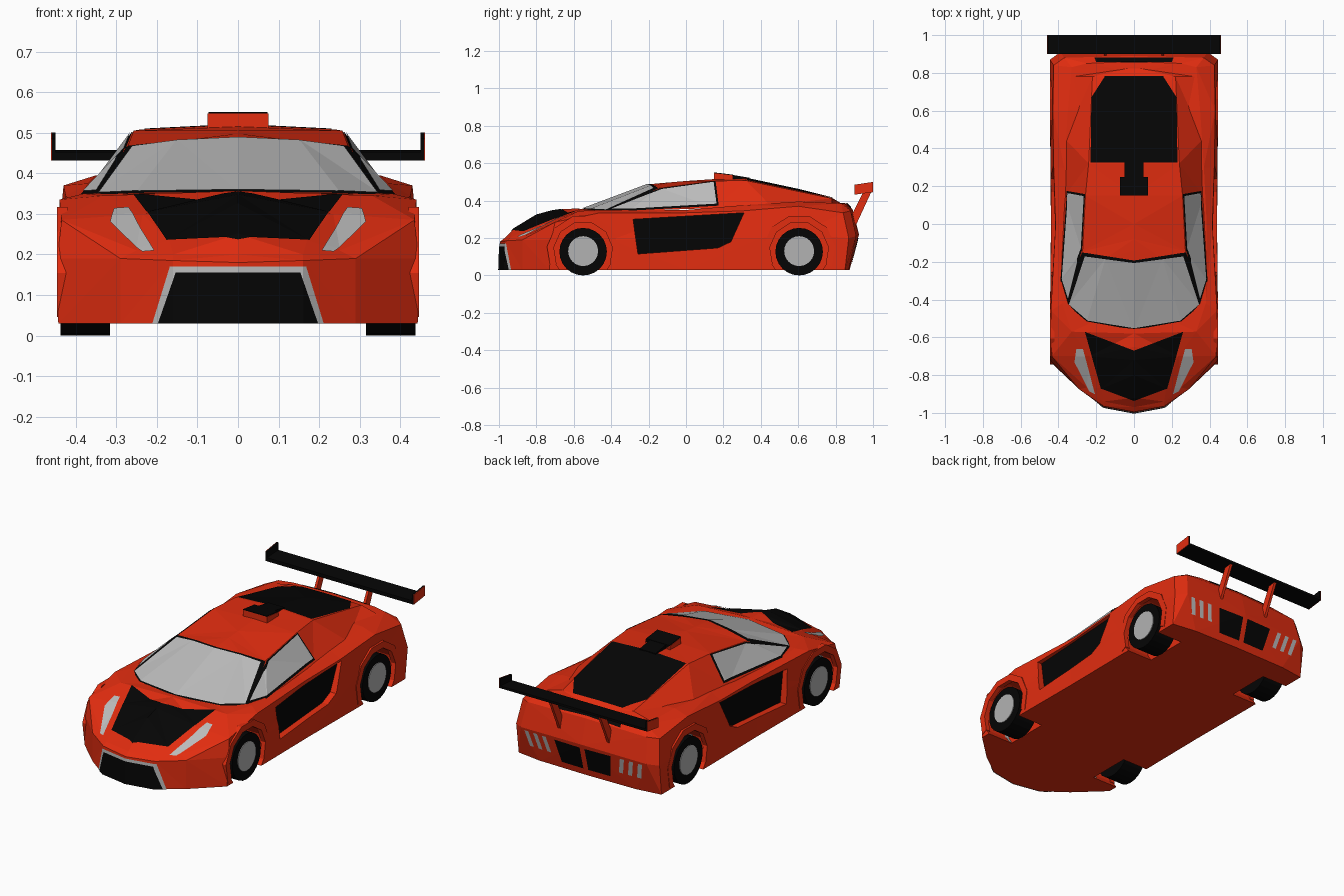
import bpy, bmesh, math
from mathutils import Vector

if "Cube" in bpy.data.objects:
    bpy.data.objects.remove(bpy.data.objects["Cube"])

RED, BLACK = (0.76, 0.026, 0.005, 1), (0.0015, 0.0015, 0.0015, 1)
LAMP, RIM = (0.5, 0.5, 0.5, 1), (0.45, 0.45, 0.45, 1)
mats = {}


def finish(name, bm, color, mirror=False):
    me = bpy.data.meshes.new(name)
    bm.to_mesh(me)
    bm.free()
    ob = bpy.data.objects.new(name, me)
    bpy.context.collection.objects.link(ob)
    if color not in mats:
        mats[color] = bpy.data.materials.new("paint_%d" % len(mats))
        mats[color].diffuse_color = color
    me.materials.append(mats[color])
    if mirror:
        ob.modifiers.new("mirror", 'MIRROR').use_mirror_merge = False
    return ob


def loft(name, rails, color):
    """Closed symmetric shell through half-rails running nose to tail."""
    rails = [[(0, y, z) for x, y, z in rails[0]]] + rails
    bm = bmesh.new()
    for s in (1, -1):
        g = [[bm.verts.new((s * x, y, z)) for x, y, z in r] for r in rails]
        for a, b in zip(g, g[1:]):
            for i in range(len(a) - 1):
                bm.faces.new((a[i], a[i + 1], b[i + 1], b[i]))
    bmesh.ops.remove_doubles(bm, verts=bm.verts, dist=0.0005)
    bmesh.ops.recalc_face_normals(bm, faces=bm.faces)
    bmesh.ops.triangulate(bm, faces=bm.faces)
    return finish(name, bm, color)


def point(axis, a, u, v):
    return [(a, u, v), (u, a, v), (u, v, a)][axis]


def prism(name, poly, axis, a, b, color, mirror=True):
    """Polygon extruded along an axis from a to b."""
    bm = bmesh.new()
    lo = [bm.verts.new(point(axis, a, *p)) for p in poly]
    hi = [bm.verts.new(point(axis, b, *p)) for p in poly]
    bm.faces.new(lo)
    bm.faces.new(hi)
    for i in range(len(poly)):
        j = (i + 1) % len(poly)
        bm.faces.new((lo[i], lo[j], hi[j], hi[i]))
    bmesh.ops.recalc_face_normals(bm, faces=bm.faces)
    return finish(name, bm, color, mirror)


def panel(name, src, poly, axis, sign, color, lift=0.003):
    """Convex outline projected on a shell, lifted off it and mirrored."""
    bm = bmesh.new()
    bm.from_mesh(src.data)
    bm.normal_update()
    bmesh.ops.delete(bm, geom=[f for f in bm.faces if f.normal[axis] * sign < 0.05],
                     context='FACES')
    mid = sum((Vector(p) for p in poly), Vector((0, 0))) / len(poly)
    for p, q in zip(poly, poly[1:] + poly[:1]):
        p, q = Vector(p), Vector(q)
        n = Vector((q.y - p.y, p.x - q.x))
        if n.dot(mid - p) > 0:
            n = -n
        bmesh.ops.bisect_plane(bm, geom=bm.verts[:] + bm.edges[:] + bm.faces[:],
                               plane_co=point(axis, 0, *p), plane_no=point(axis, 0, *n),
                               clear_outer=True)
    bm.normal_update()
    for v, n in [(v, v.normal.copy()) for v in bm.verts]:
        if abs(v.co.x) < 0.001:
            n.x = 0
        v.co += n * lift
    return finish(name, bm, color, True)


def circle(y, z, r, n, start=0.0, end=2 * math.pi):
    return [(y + r * math.cos(start + (end - start) * i / n),
             z + r * math.sin(start + (end - start) * i / n)) for i in range(n)]


# Body shell, nose to tail
sill = [(x, y, 0.03) for x, y in
        [(0, -1), (.16, -.97), (.29, -.875), (.443, -.73), (.443, -.4), (.44, 0),
         (.443, .4), (.443, .6), (.443, .85), (.3, .87), (0, .875)]]
waist = [(0, -.995, .18), (.16, -.965, .185), (.29, -.875, .19), (.445, -.72, .19),
         (.443, -.4, .19), (.437, 0, .2), (.443, .4, .2), (.445, .6, .22),
         (.445, .87, .2), (.39, .91, .21), (0, .925, .22)]
shoulder = [(0, -.97, .2), (.16, -.94, .2), (.25, -.865, .21), (.435, -.7, .285),
            (.44, -.46, .335), (.415, 0, .335), (.425, .3, .345), (.43, .6, .37),
            (.425, .84, .335), (.37, .88, .345), (0, .89, .355)]
deck = [(0, -.92, .25), (.17, -.87, .235), (.235, -.7, .3), (.33, -.57, .345),
        (.38, -.42, .35), (.385, 0, .35), (.37, .3, .375), (.35, .6, .395),
        (.33, .83, .385), (.25, .85, .385), (0, .86, .385)]
ridge = [(0, y, z) for y, z in
         [(-.8, .323), (-.72, .345), (-.65, .356), (-.58, .357), (-.42, .35), (0, .35),
          (.3, .375), (.6, .395), (.78, .39), (.8, .39), (.83, .388)]]
body = loft("body", [sill, waist, shoulder, deck, ridge], RED)

# Cabin with sloping rear buttresses
base = [(0, -.56, .352), (.25, -.515, .35), (.35, -.43, .345), (.388, -.3, .345),
        (.365, .15, .36), (.365, .45, .375), (.33, .78, .385), (0, .83, .385)]
roof = [(0, -.2, .487), (.15, -.182, .479), (.262, -.16, .467), (.272, -.145, .466),
        (.257, .15, .505), (.24, .32, .508), (.22, .78, .412), (0, .78, .415)]
crown = [(0, y, z) for y, z in [(-.2, .487), (-.14, .493), (-.08, .498), (0, .505),
                                (.15, .515), (.32, .52), (.6, .46), (.78, .415)]]
cabin = loft("cabin", [base, roof, crown], RED)

# Wheel wells and door recesses
door = [(-.283, .3), (.31, .335), (.24, .18), (.17, .147), (-.257, .115)]
cutters = [prism("well_cutter", circle(y, .13, .162, 16), 0, .285, .6, RED)
           for y in (-.55, .605)]
cutters.append(prism("door_cutter", door, 0, .4, .6, RED))
for c in cutters:
    c.hide_render = True
    m = body.modifiers.new("cut", 'BOOLEAN')
    m.operation, m.solver, m.object = 'DIFFERENCE', 'EXACT', c
bpy.context.view_layer.update()
cut = bpy.data.meshes.new_from_object(
    body.evaluated_get(bpy.context.evaluated_depsgraph_get()))
body.modifiers.clear()
body.data = cut
for c in cutters:
    bpy.data.objects.remove(c)
prism("door_panel", door, 0, .39, .405, BLACK)

# Wheels, rims and arch flares
for tag, y in (("front", -.55), ("rear", .605)):
    prism(tag + "_wheel", circle(y, .127, .127, 24), 0, .315, .438, BLACK)
    prism(tag + "_rim", circle(y, .13, .08, 24), 0, .42, .442, RIM)
    a, b = -.45, math.pi + .45
    outer = circle(y, .13, .195, 8, a, b + (b - a) / 7)
    inner = circle(y, .13, .158, 8, a, b + (b - a) / 7)
    arch = [(p, max(q, .03)) for p, q in outer + inner[::-1]]
    prism(tag + "_arch", arch, 0, .42, .446, RED)

# Bonnet panel, headlights and front intake
panel("bonnet_panel", body, [(0, -.67), (.26, -.57), (.175, -.87), (0, -.935)], 2, 1, BLACK)
panel("headlight", body, [(.205, -.9), (.235, -.885), (.315, -.73), (.305, -.66), (.27, -.66)],
      2, 1, LAMP, .004)
panel("intake_frame", body, [(0, .03), (.21, .03), (.167, .17), (0, .17)], 1, -1, LAMP, .002)
panel("intake", body, [(0, .03), (.195, .03), (.153, .155), (0, .155)], 1, -1, BLACK, .004)

# Glass with dark frames
panel("windscreen_frame", cabin, [(0, -.56), (.25, -.52), (.355, -.43), (.275, -.15), (0, -.193)],
      2, 1, BLACK, .002)
panel("windscreen", cabin, [(0, -.55), (.245, -.51), (.343, -.425), (.26, -.17), (0, -.205)],
      2, 1, LAMP, .005)
panel("window_frame", cabin, [(-.43, .345), (-.14, .464), (.158, .504), (.175, .372), (-.3, .345)],
      0, 1, BLACK, .002)
panel("side_window", cabin, [(-.395, .355), (-.13, .459), (.148, .498), (.163, .381), (-.3, .353)],
      0, 1, LAMP, .005)

# Engine cover and roof scoop
panel("engine_cover", cabin, [(0, .325), (.23, .325), (.225, .67), (.155, .78), (0, .78)],
      2, 1, BLACK)
prism("roof_scoop", [(.15, .5), (.15, .547), (.25, .535), (.25, .5)], 0, -.075, .075, RED, False)
prism("scoop_top", [(.15, .547), (.15, .551), (.25, .539), (.25, .52)], 0, -.073, .073, BLACK, False)
prism("scoop_neck", [(.25, .5), (.25, .537), (.34, .522), (.34, .5)], 0, -.05, .05, BLACK, False)

# Tail grilles, lamps and vent
panel("tail_grille", body, [(.015, .07), (.15, .07), (.175, .2), (.015, .2)], 1, 1, BLACK)
for i in range(3):
    x = .21 + .055 * i
    panel("tail_lamp", body, [(x, .11), (x + .025, .11), (x + .045, .2), (x + .02, .2)],
          1, 1, LAMP)
panel("tail_vent", body, [(0, .855), (.2, .855), (.21, .88), (0, .88)], 2, 1, BLACK)

# Rear wing with struts and end plates
prism("wing", [(.9, .432), (1, .445), (1, .458), (.9, .452)], 0, -.455, .455, BLACK, False)
plate = [(.9, .432), (1, .445), (1, .5), (.9, .485)]
prism("wing_end", plate, 0, .45, .458, BLACK)
prism("wing_end_face", plate, 0, .458, .461, RED)
prism("wing_strut", [(.875, .3), (.9, .25), (.99, .445), (.945, .44)], 0, .145, .16, RED)

for m in bpy.data.materials:
    if m.users and not m.is_grease_pencil:
        m.use_nodes = True
        m.node_tree.nodes["Principled BSDF"].inputs["Base Color"].default_value = m.diffuse_color
